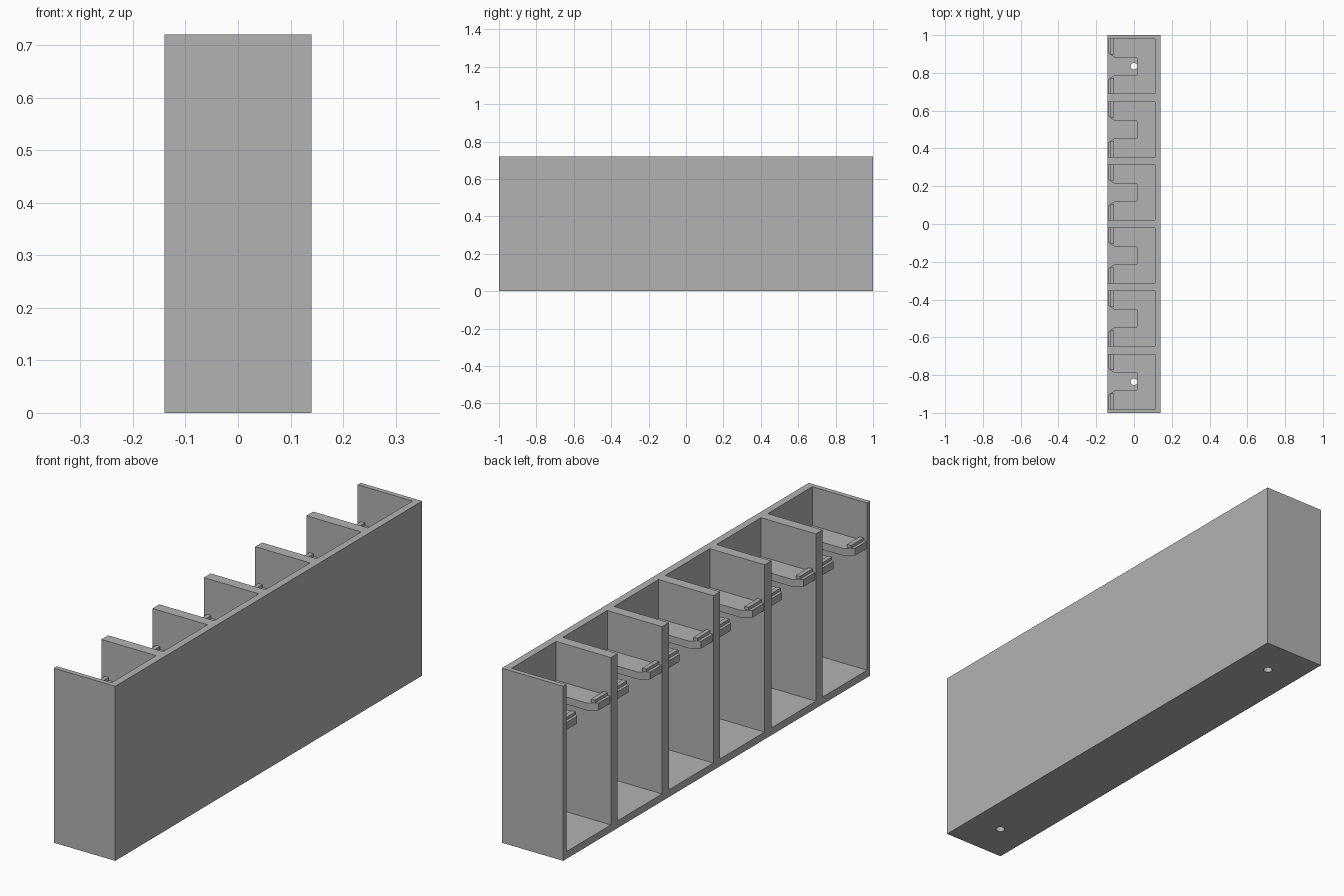
import bpy, bmesh
from mathutils import Matrix, Vector

cube = bpy.data.objects.get("Cube")
if cube:
    bpy.data.objects.remove(cube, do_unlink=True)

HALF_X, HALF_Y, HEIGHT = 0.14, 1.0, 0.72
PITCH, CELL = 0.334, 0.29
FLOOR, BACK = 0.03, 0.11
SHELF_Z, SHELF_T = 0.53, 0.03
CENTRES = [(i - 2.5) * PITCH for i in range(6)]

grey = bpy.data.materials.new("plain grey")
grey.use_nodes = True
grey.diffuse_color = (0.45, 0.45, 0.45, 1)
grey.node_tree.nodes["Principled BSDF"].inputs["Base Color"].default_value = grey.diffuse_color


def add_box(bm, x0, x1, y0, y1, z0, z1):
    size = Vector((x1 - x0, y1 - y0, z1 - z0))
    mid = Vector((x0 + x1, y0 + y1, z0 + z1)) / 2
    bmesh.ops.create_cube(bm, size=1, matrix=Matrix.Translation(mid) @ Matrix.Diagonal(size.to_4d()))


def finish(name, bm):
    bmesh.ops.recalc_face_normals(bm, faces=bm.faces[:])
    mesh = bpy.data.meshes.new(name)
    bm.to_mesh(mesh)
    bm.free()
    mesh.materials.append(grey)
    obj = bpy.data.objects.new(name, mesh)
    bpy.context.collection.objects.link(obj)
    return obj


def cut(target, cutter):
    mod = target.modifiers.new("cut", "BOOLEAN")
    mod.operation, mod.solver, mod.object = "DIFFERENCE", "EXACT", cutter
    bpy.context.view_layer.objects.active = target
    bpy.ops.object.modifier_apply(modifier=mod.name)
    bpy.data.objects.remove(cutter, do_unlink=True)


# Rack body: a block with six bays open at the top and on one long side
bm = bmesh.new()
add_box(bm, -HALF_X, HALF_X, -HALF_Y, HALF_Y, 0, HEIGHT)
rack = finish("rack_body", bm)

bm = bmesh.new()
for y in CENTRES:
    add_box(bm, -HALF_X - 0.1, BACK, y - CELL / 2, y + CELL / 2, FLOOR, HEIGHT + 0.1)
cut(rack, finish("bay_cutter", bm))

# Screw holes through the floor of the end bays
bm = bmesh.new()
for y in (CENTRES[0], CENTRES[-1]):
    bmesh.ops.create_cone(bm, cap_ends=True, segments=24, radius1=0.018, radius2=0.018,
                          depth=0.2, matrix=Matrix.Translation((0, y, 0)))
cut(rack, finish("hole_cutter", bm))

# Slotted shelf in each bay, with a flared mouth and a retaining lip on each arm
side = CELL / 2 + 0.001
half = [(BACK + 0.001, side), (-0.137, side), (-0.137, 0.07), (-0.1, 0.045), (0.015, 0.045)]
outline = half + [(x, -y) for x, y in reversed(half)]
for n, y in enumerate(CENTRES, 1):
    bm = bmesh.new()
    face = bm.faces.new([bm.verts.new((px, y + py, SHELF_Z)) for px, py in outline])
    top = bmesh.ops.extrude_face_region(bm, geom=[face])["geom"]
    bmesh.ops.translate(bm, vec=(0, 0, SHELF_T),
                        verts=[v for v in top if isinstance(v, bmesh.types.BMVert)])
    finish(f"slotted_shelf_{n}", bm)

    bm = bmesh.new()
    z = SHELF_Z + SHELF_T
    for a, b in ((0.062, side), (-side, -0.062)):
        add_box(bm, -0.125, -0.107, y + a, y + b, z - 0.002, z + 0.012)
    finish(f"shelf_lips_{n}", bm)
